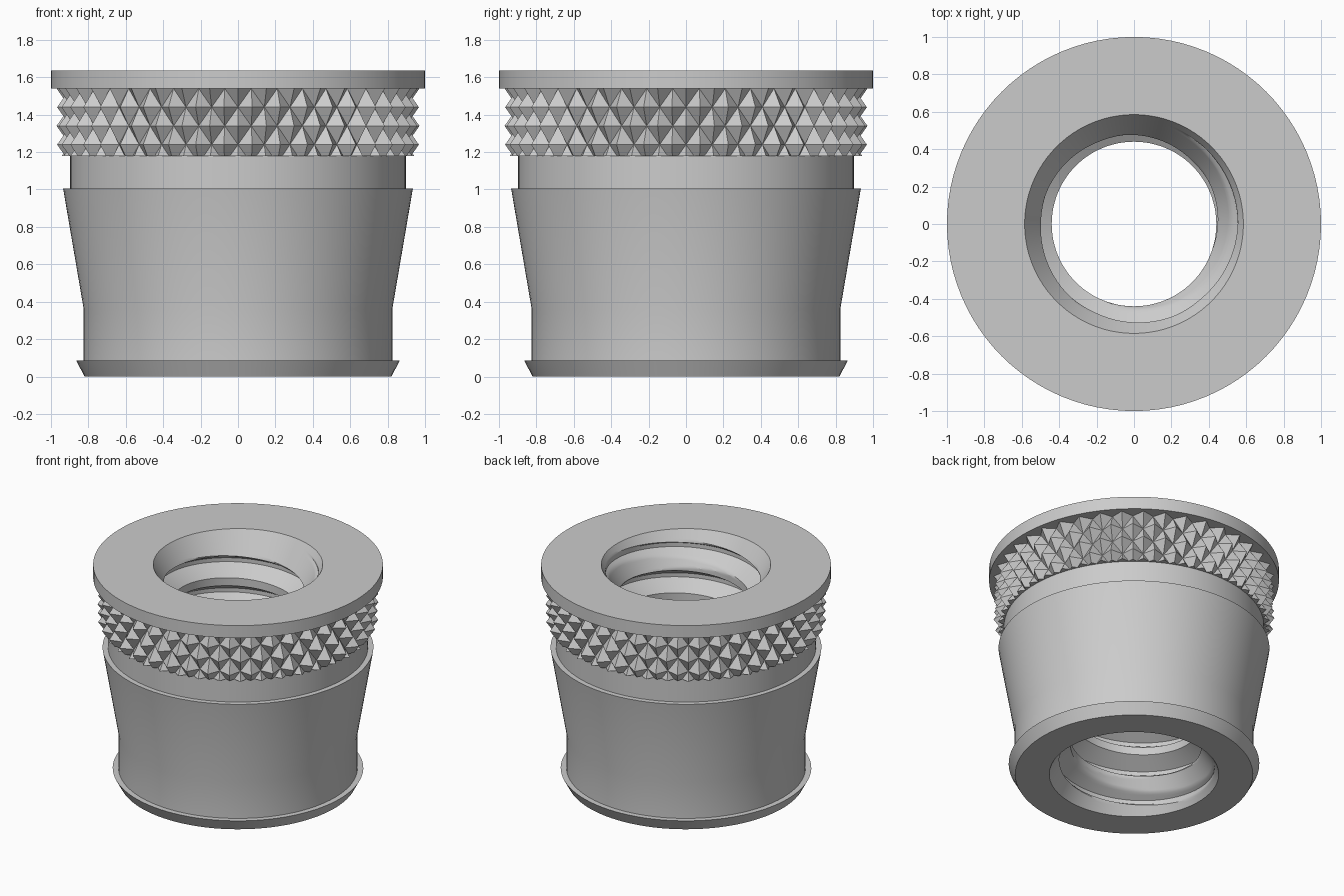
import bpy, bmesh, math

cube = bpy.data.objects.get("Cube")
if cube:
    bpy.data.objects.remove(cube)

HEIGHT = 1.635
SEGMENTS = 96

metal = bpy.data.materials.new("grey_metal")
metal.use_nodes = True
GREY = (0.6, 0.6, 0.6, 1)
metal.diffuse_color = GREY
metal.node_tree.nodes["Principled BSDF"].inputs["Base Color"].default_value = GREY


def finish(bm, name, smooth=True):
    mesh = bpy.data.meshes.new(name)
    bm.to_mesh(mesh)
    bm.free()
    mesh.materials.append(metal)
    obj = bpy.data.objects.new(name, mesh)
    bpy.context.collection.objects.link(obj)
    if smooth:
        bpy.ops.object.select_all(action="DESELECT")
        obj.select_set(True)
        bpy.context.view_layer.objects.active = obj
        bpy.ops.object.shade_smooth_by_angle(angle=math.radians(25))
    return obj


def polar(r, angle, z):
    return (r * math.cos(angle), r * math.sin(angle), z)


def lathe(name, profile):
    """Revolve a bottom-to-top outer profile of (radius, z) points."""
    bm = bmesh.new()
    rings = [[bm.verts.new(polar(r, math.tau * i / SEGMENTS, z))
              for i in range(SEGMENTS)] for r, z in profile]
    for low, high in zip(rings, rings[1:]):
        for i in range(SEGMENTS):
            k = (i + 1) % SEGMENTS
            bm.faces.new((low[i], low[k], high[k], high[i]))
    return finish(bm, name)


# Tapered sleeve with the pilot lip at its foot
lathe("sleeve", [(0.585, 0), (0.82, 0), (0.865, 0.085), (0.825, 0.085),
                 (0.825, 0.36), (0.935, 1.005), (0.897, 1.005), (0.897, 1.54)])

# Top flange
lathe("flange", [(0.89, 1.54), (1, 1.54), (1, HEIGHT), (0.585, HEIGHT)])


# Knurled band: staggered rows of diamond-based pyramids
def knurl(columns=80, rows=5, bottom=1.18, top=1.54, step=0.1):
    bm = bmesh.new()
    grid = [[bm.verts.new(polar(0.9 if (i + j) % 2 else 0.97,
                                math.tau * i / columns, top - step * j))
             for i in range(columns)] for j in range(rows)]
    for j in range(rows - 1):
        for i in range(columns):
            k = (i + 1) % columns
            a, b = grid[j + 1][i], grid[j + 1][k]
            c, d = grid[j][k], grid[j][i]
            if (i + j) % 2:      # split along the valley line
                bm.faces.new((a, b, d))
                bm.faces.new((b, c, d))
            else:
                bm.faces.new((a, b, c))
                bm.faces.new((a, c, d))
    # the valley diagonal joins the two low corners of every cell
    for face in list(bm.faces):
        low = [v for v in face.verts if math.hypot(v.co.x, v.co.y) < 0.93]
        if len(low) != 2:
            edge = max(face.edges, key=lambda e: e.calc_length())
            if len(edge.link_faces) == 2:
                bmesh.ops.rotate_edges(bm, edges=[edge])
    bmesh.ops.bisect_plane(bm, geom=bm.verts[:] + bm.edges[:] + bm.faces[:],
                           plane_co=(0, 0, bottom), plane_no=(0, 0, -1),
                           clear_outer=True)
    # close the underside of the band
    rim = [e for e in bm.edges if e.is_boundary
           and all(abs(v.co.z - bottom) < 0.001 for v in e.verts)]
    new = bmesh.ops.extrude_edge_only(bm, edges=rim)["geom"]
    for v in new:
        if isinstance(v, bmesh.types.BMVert):
            v.co.xy = v.co.xy.normalized() * 0.89
    bmesh.ops.recalc_face_normals(bm, faces=bm.faces[:])
    return finish(bm, "knurled_band", smooth=False)


knurl()


# Threaded bore: a helical groove running out into the two countersinks
def threaded_bore(pitch=0.23, crest=0.44, root=0.555, start=1.56):
    # one pitch of the groove, as (height offset, radius)
    keys = [(-0.085, crest), (-0.015, root), (0.015, root),
            (0.085, crest), (pitch - 0.085, crest)]
    parts = 6
    section = []
    for (z0, r0), (z1, r1) in zip(keys, keys[1:]):
        for s in range(parts):
            t = s / parts
            section.append((z0 + (z1 - z0) * t, r0 + (r1 - r0) * t))
    bm = bmesh.new()
    columns = []
    for i in range(SEGMENTS + 1):
        angle = math.tau * i / SEGMENTS
        column = []
        for turn in range(-9, 2):
            for dz, r in section:
                z = start + pitch * (turn + i / SEGMENTS) + dz
                z = min(max(z, 0), HEIGHT)
                sink = 0.585 - min(z, HEIGHT - z) / 1.6
                column.append(bm.verts.new(polar(max(r, sink), angle, z)))
        columns.append(column)
    for left, right in zip(columns, columns[1:]):
        for j in range(len(left) - 1):
            quad = (left[j], left[j + 1], right[j + 1], right[j])
            heights = [v.co.z for v in quad]
            if max(heights) - min(heights) > 0.0001:
                bm.faces.new(quad)
    bmesh.ops.remove_doubles(bm, verts=bm.verts[:], dist=0.0003)
    bmesh.ops.dissolve_degenerate(bm, edges=bm.edges[:], dist=0.0001)
    loose = [v for v in bm.verts if not v.link_faces]
    bmesh.ops.delete(bm, geom=loose, context="VERTS")
    return finish(bm, "threaded_bore")


threaded_bore()
